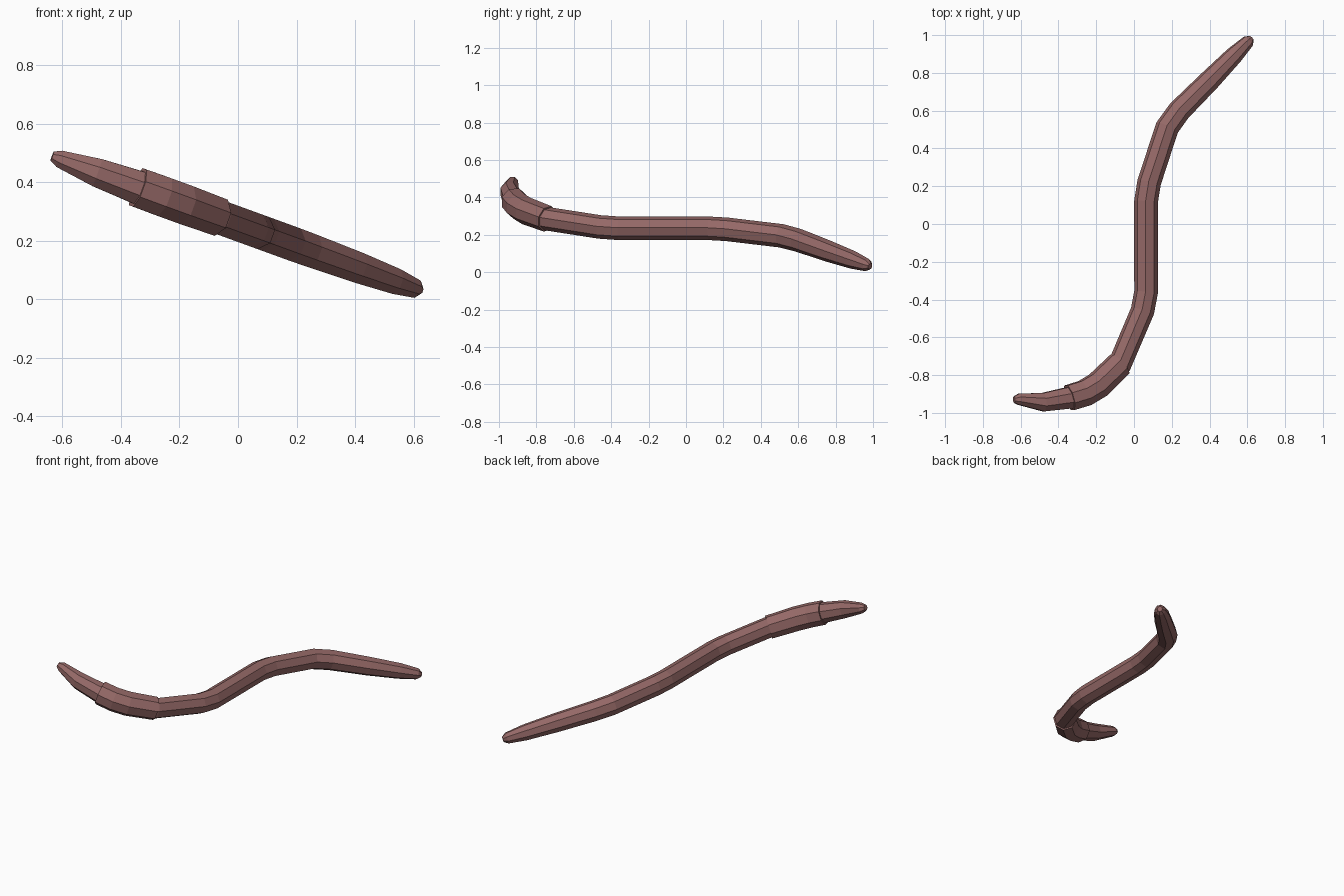
import bpy, bmesh, math
from mathutils import Vector

cube = bpy.data.objects.get("Cube")
if cube:
    bpy.data.objects.remove(cube, do_unlink=True)

skin = bpy.data.materials.new("dusky pink skin")
skin.use_nodes = True
colour = (0.30, 0.14, 0.135, 1)
skin.diffuse_color = colour
skin.node_tree.nodes["Principled BSDF"].inputs["Base Color"].default_value = colour

SIDES = 8
SLOPE = 0.364
NORMAL = Vector((SLOPE, 0, 1)).normalized()


def on_slope(x, y):
    """Point of the sloping plane in which the whole body lies."""
    return Vector((x, y, 0.258 - SLOPE * x))


def sweep(name, stations):
    """Sweep an eight-sided ring along (x, y, radius) stations and cap both ends."""
    centres = [on_slope(x, y) for x, y, r in stations]
    last = len(centres) - 1
    bm = bmesh.new()
    rings = []
    for i, centre in enumerate(centres):
        tangent = Vector((0, 0, 0))
        if i > 0:
            tangent += (centre - centres[i - 1]).normalized()
        if i < last:
            tangent += (centres[i + 1] - centre).normalized()
        side = NORMAL.cross(tangent.normalized())
        radius = stations[i][2]
        ring = []
        for k in range(SIDES):
            a = math.tau * (k + 0.5) / SIDES
            ring.append(bm.verts.new(
                centre + radius * (side * math.cos(a) + NORMAL * math.sin(a))))
        rings.append(ring)
    for a, b in zip(rings, rings[1:]):
        for k in range(SIDES):
            j = (k + 1) % SIDES
            bm.faces.new((a[k], a[j], b[j], b[k]))
    bm.faces.new(rings[0])
    bm.faces.new(rings[-1])
    bmesh.ops.recalc_face_normals(bm, faces=bm.faces)
    mesh = bpy.data.meshes.new(name)
    bm.to_mesh(mesh)
    bm.free()
    mesh.materials.append(skin)
    obj = bpy.data.objects.new(name, mesh)
    bpy.context.collection.objects.link(obj)
    return obj


# Thin body from head tip to tail tip
sweep("worm_body", [
    (-0.635, -0.93, 0.018), (-0.61, -0.928, 0.032), (-0.48, -0.943, 0.053),
    (-0.34, -0.92, 0.062), (-0.19, -0.855, 0.063), (-0.074, -0.74, 0.063),
    (0.045, -0.46, 0.063), (0.064, -0.36, 0.063), (0.064, 0.12, 0.063),
    (0.08, 0.22, 0.063), (0.175, 0.51, 0.063), (0.24, 0.6, 0.062),
    (0.4, 0.76, 0.057), (0.53, 0.893, 0.048), (0.605, 0.968, 0.034),
    (0.622, 0.985, 0.016)])

# Thicker band behind the head
sweep("worm_collar", [
    (-0.342, -0.92, 0.073), (-0.26, -0.895, 0.074), (-0.19, -0.853, 0.074),
    (-0.074, -0.74, 0.071)])
